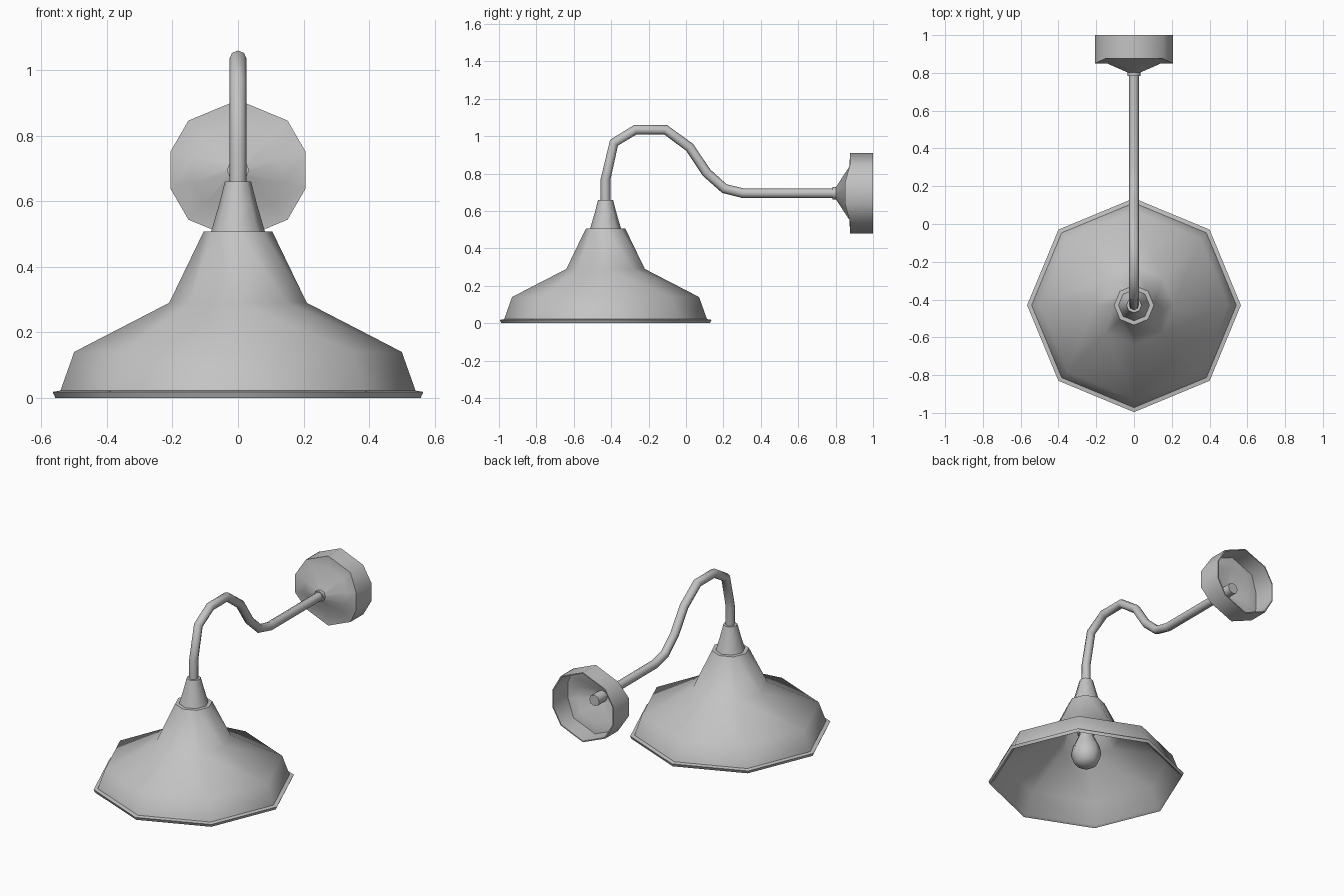
import bpy, bmesh
from math import cos, sin, radians

cube = bpy.data.objects.get("Cube")
if cube:
    bpy.data.objects.remove(cube, do_unlink=True)

grey = bpy.data.materials.new("grey_metal")
grey.use_nodes = True
grey.diffuse_color = (0.55, 0.55, 0.55, 1)
grey.node_tree.nodes["Principled BSDF"].inputs["Base Color"].default_value = grey.diffuse_color

SHADE_Y = -0.43   # axis of the lamp head
ARM_Z = 0.695     # axis of the wall mount
OCTAGON = [i * 45 for i in range(8)]


def finish(obj, angle):
    bpy.ops.object.select_all(action='DESELECT')
    obj.select_set(True)
    bpy.context.view_layer.objects.active = obj
    bpy.ops.object.shade_smooth_by_angle(angle=radians(angle))


def lathe(name, profile, along='Z', angles=OCTAGON, angle=55, adjust=None):
    """Sweep (radius, position) points around the lamp axis or the wall axis."""
    bm = bmesh.new()
    rings = []
    for r, h in profile:
        ring = []
        for a in map(radians, angles):
            if along == 'Z':
                co = (r * cos(a), SHADE_Y + r * sin(a), h)
            else:
                co = (r * cos(a), h, ARM_Z + r * sin(a))
            ring.append(bm.verts.new(co))
        rings.append(ring)
    n = len(angles)
    for lower, upper in zip(rings, rings[1:]):
        for i in range(n):
            j = (i + 1) % n
            bm.faces.new((lower[i], lower[j], upper[j], upper[i]))
    bm.faces.new(rings[0])
    bm.faces.new(rings[-1])
    if adjust:
        adjust(bm)
    bmesh.ops.recalc_face_normals(bm, faces=bm.faces)
    mesh = bpy.data.meshes.new(name)
    bm.to_mesh(mesh)
    bm.free()
    mesh.materials.append(grey)
    obj = bpy.data.objects.new(name, mesh)
    bpy.context.collection.objects.link(obj)
    finish(obj, angle)
    return obj


# Hollow shade with a flared lip
lathe("shade", [(0.105, 0.507), (0.21, 0.29), (0.5, 0.14), (0.542, 0.022),
                (0.566, 0.018), (0.558, 0.0), (0.54, 0.01),
                (0.49, 0.134), (0.203, 0.282), (0.097, 0.497)])

# Tapered cap between shade and arm
lathe("shade_cap", [(0.083, 0.505), (0.058, 0.59), (0.04, 0.66)])

# Lamp socket and bulb inside the shade
lathe("socket", [(0.05, 0.3), (0.05, 0.5)])
lathe("bulb", [(0.035, 0.09), (0.07, 0.115), (0.088, 0.165), (0.08, 0.215),
               (0.045, 0.29), (0.04, 0.34)], angle=70)

# Curved arm
path = [(-0.43, 0.65), (-0.43, 0.77), (-0.385, 0.965), (-0.27, 1.035),
        (-0.11, 1.035), (0.02, 0.94), (0.11, 0.805), (0.205, 0.72),
        (0.305, ARM_Z), (0.82, ARM_Z)]
curve = bpy.data.curves.new("arm_path", 'CURVE')
curve.dimensions = '3D'
curve.bevel_depth = 0.026
curve.bevel_resolution = 2
curve.use_fill_caps = True
spline = curve.splines.new('POLY')
spline.points.add(len(path) - 1)
for point, (y, z) in zip(spline.points, path):
    point.co = (0, y, z, 1)
curve.materials.append(grey)
arm = bpy.data.objects.new("arm", curve)
bpy.context.collection.objects.link(arm)
bpy.ops.object.select_all(action='DESELECT')
arm.select_set(True)
bpy.context.view_layer.objects.active = arm
bpy.ops.object.convert(target='MESH')
finish(bpy.context.object, 55)

# Collar where the arm meets the mount, and the fixing behind it
lathe("arm_collar", [(0.034, 0.783), (0.034, 0.81)], 'Y')
lathe("arm_fixing", [(0.034, 0.81), (0.034, 0.89)], 'Y')


def bow_sides(bm):
    """Bring the side corners of the mount's front forward."""
    for v in bm.verts:
        if abs(v.co.x) > 0.11 and abs(v.co.z - ARM_Z) < 0.08 and 0.86 < v.co.y < 0.9:
            v.co.y -= 0.026


# Hollow wall mount, open at the back
half = [15, 45, 90, 135, 165]
lathe("wall_mount", [(0.03, 0.8), (0.145, 0.875), (0.214, 0.876), (0.214, 1.0),
                     (0.207, 1.0), (0.207, 0.884), (0.14, 0.883), (0.03, 0.81)],
      'Y', half + [a + 180 for a in half], adjust=bow_sides)
